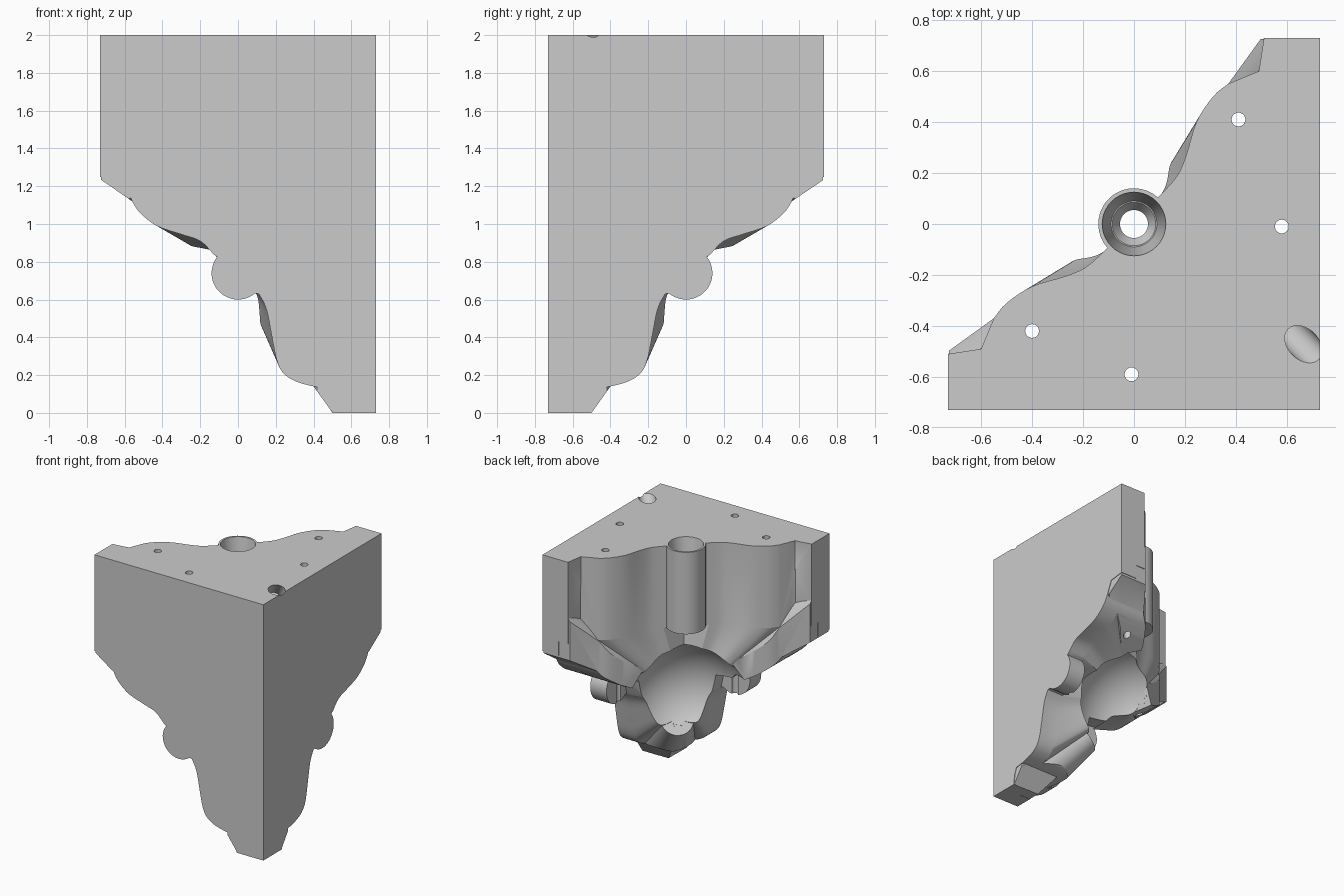
import bpy, bmesh, math
from mathutils import Vector, Matrix

if "Cube" in bpy.data.objects:
    bpy.data.objects.remove(bpy.data.objects["Cube"])

H = 0.73                      # half width of the block
MID = Vector((0, 0, 0.74))    # meeting point of the three round mouldings

stone = bpy.data.materials.new("plain grey")
stone.use_nodes = True
stone.diffuse_color = (0.6, 0.6, 0.6, 1)
stone.node_tree.nodes["Principled BSDF"].inputs["Base Color"].default_value = (0.6, 0.6, 0.6, 1)


def new_object(name, bm):
    bmesh.ops.recalc_face_normals(bm, faces=bm.faces)
    mesh = bpy.data.meshes.new(name)
    bm.to_mesh(mesh)
    bm.free()
    mesh.materials.append(stone)
    ob = bpy.data.objects.new(name, mesh)
    bpy.context.collection.objects.link(ob)
    return ob


def combine(target, tool, operation):
    """Apply a boolean and discard the tool."""
    mod = target.modifiers.new("cut", 'BOOLEAN')
    mod.object, mod.operation, mod.solver = tool, operation, 'EXACT'
    bpy.context.view_layer.objects.active = target
    bpy.ops.object.modifier_apply(modifier=mod.name)
    bpy.data.objects.remove(tool)


def loft(name, ring_a, ring_b):
    bm = bmesh.new()
    a = [bm.verts.new(p) for p in ring_a]
    b = [bm.verts.new(p) for p in ring_b]
    bm.faces.new(a)
    bm.faces.new(b[::-1])
    for i in range(len(a)):
        j = (i + 1) % len(a)
        bm.faces.new((a[i], b[i], b[j], a[j]))
    return new_object(name, bm)


def prism(name, outline, low, high, place):
    return loft(name, [place(a, b, low) for a, b in outline], [place(a, b, high) for a, b in outline])


def splay(name, outline, level, place, shrink=0.25):
    """Outline narrowing from a plane towards the centre."""
    ring = [Vector(place(a, b, level)) for a, b in outline]
    return loft(name, ring, [MID + (p - MID) * shrink for p in ring])


def cone(name, start, end, r1, r2, sides=40):
    start, end = Vector(start), Vector(end)
    axis = end - start
    bm = bmesh.new()
    turn = axis.to_track_quat('Z', 'Y').to_matrix().to_4x4()
    bmesh.ops.create_cone(bm, cap_ends=True, segments=sides, radius1=r1, radius2=r2, depth=axis.length,
                          matrix=Matrix.Translation((start + end) / 2) @ turn)
    return new_object(name, bm)


def smooth(points, steps=4):
    """Curve through the points."""
    pts = [Vector(p) for p in points]
    out = []
    for i in range(len(pts) - 1):
        p0, p1, p2, p3 = pts[max(i - 1, 0)], pts[i], pts[i + 1], pts[min(i + 2, len(pts) - 1)]
        for k in range(steps):
            t = k / steps
            out.append(0.5 * (2 * p1 + (p2 - p0) * t + (2 * p0 - 5 * p1 + 4 * p2 - p3) * t * t
                              + (3 * p1 - p0 - 3 * p2 + p3) * t ** 3))
    return [tuple(p) for p in out + [pts[-1]]]


def arc(cy, a0, a1, r=0.14, n=24):
    angles = [math.radians(a0 + (a1 - a0) * i / n) for i in range(n + 1)]
    return [(r * math.cos(a), cy + r * math.sin(a)) for a in angles]


def mirrored(points):
    return [(-y, -x) for x, y in reversed(points)]


# Scalloped edges: step, wave, round bead, wave, step
plan_wave = [(-0.55, -0.37), (-0.50, -0.31), (-0.40, -0.245), (-0.27, -0.205), (-0.19, -0.17), (-0.12, -0.11)]
wall_upper = [(-0.56, 1.12), (-0.52, 1.06), (-0.43, 0.99), (-0.30, 0.945), (-0.20, 0.91), (-0.13, 0.84)]
wall_lower = [(0.11, 0.63), (0.15, 0.55), (0.18, 0.40), (0.205, 0.28), (0.24, 0.21), (0.31, 0.165), (0.40, 0.14)]

plan_half = [(-H, -0.51), (-0.60, -0.49)] + smooth(plan_wave)
plan_bead, wall_bead = arc(0, 222, 48), arc(0.74, 142, 310)
wall_left = [(-H, 1.25), (-0.61, 1.235)] + smooth(wall_upper)
wall_right = smooth(wall_lower) + [(0.47, 0.13), (0.49, 0.08), (0.5, 0)]
plan_notch, wall_notch = [(0.07, -0.07)], [(0.07, 0.81)]

plan_corner = [(H, H), (H, -H), (-H, -H)]
wall_corner = [(H, 0), (H, 2), (-H, 2)]


def plan_outline(middle):
    return plan_half + middle + mirrored(plan_half) + plan_corner


def wall_outline(middle):
    return wall_left + middle + wall_right + wall_corner


def in_plan(a, b, c):
    return (a, b, c)


def in_front(a, b, c):
    return (a, c, b)


def in_side(a, b, c):
    return (c, -a, b)


# Three plates meeting at the corner, each splayed inwards behind its waves
bracket = prism("corner_bracket", plan_outline(plan_bead), 1.36, 2, in_plan)
combine(bracket, prism("front_plate", wall_outline(wall_bead), -H, -0.59, in_front), 'UNION')
combine(bracket, prism("side_plate", wall_outline(wall_bead), H, 0.59, in_side), 'UNION')
combine(bracket, splay("top_splay", plan_outline(plan_notch), 1.362, in_plan), 'UNION')
combine(bracket, splay("front_splay", wall_outline(wall_notch), -0.592, in_front), 'UNION')
combine(bracket, splay("side_splay", wall_outline(wall_notch), 0.592, in_side), 'UNION')

# Domed hollow at the centre
bm = bmesh.new()
bmesh.ops.create_uvsphere(bm, u_segments=64, v_segments=32, radius=0.45, matrix=Matrix.Translation(MID))
combine(bracket, new_object("hollow_cutter", bm), 'DIFFERENCE')

# Edges of the ribs, with the waves bridged straight across
rib_half = [(-1, -0.32), (-H, -0.50)] + smooth(plan_wave[:3]) + [(-0.11, -0.10)]
rib_half[0] = (-1, -0.50)
rib_plan = rib_half + plan_bead + mirrored(rib_half) + [(1, 1), (1, -1), (-1, -1)]
rib_line = ([(-H, 1.235)] + smooth(wall_upper[:3]) + [(-0.13, 0.83)] + arc(0.74, 142, 300)
            + [(0.08, 0.58)] + smooth(wall_lower[3:]) + [(0.5, 0)])
rib_side = [(-1, 1.235)] + rib_line + [(0.5, -0.2), (1, -0.2), (1, 2.2), (-1, 2.2)]
w = H - 0.004
rib_front = ([(max(-w, x), max(0.002, z)) for x, z in rib_line]
             + [(w, 0.002), (w, 1.99), (-w, 1.99)])

# Round ribs covering the joints, from each arm tip to the hollow
for d in [(-0.58, -0.58, 0.55), (0.58, 0.58, 0.55), (0.56, -0.56, -0.6)]:
    d = Vector(d).normalized()
    rib = prism("rib", rib_front, -w, w, in_front)
    combine(rib, prism("side_cutter", rib_side, -1, w, in_side), 'INTERSECT')
    combine(rib, prism("plan_cutter", rib_plan, -0.3, 2.3, in_plan), 'INTERSECT')
    # The far end is cut square to the arm
    combine(rib, cone("rib_cutter", MID + d * 0.45, MID + d * 1.2, 0.12, 0.25), 'INTERSECT')
    for v in rib.data.vertices:
        v.co.y = min(v.co.y, w)
    combine(bracket, rib, 'UNION')

# Countersunk bore down the round column
combine(bracket, cone("sink_cutter", (0, 0, 1.75), (0, 0, 2.001), 0.09, 0.125), 'DIFFERENCE')
combine(bracket, cone("taper_cutter", (0, 0, 1.70), (0, 0, 1.76), 0.055, 0.0915), 'DIFFERENCE')
combine(bracket, cone("bore_cutter", (0, 0, 0.3), (0, 0, 1.72), 0.055, 0.055), 'DIFFERENCE')

# Four small screw holes
for x, y in [(0.41, 0.41), (0.58, -0.01), (-0.01, -0.59), (-0.40, -0.42)]:
    combine(bracket, cone("screw_cutter", (x, y, -0.2), (x, y, 2.2), 0.027, 0.027, 24), 'DIFFERENCE')

# Slanted peg hole near the top edge
peg = Vector((0.665, -0.472, 2))
slant = Vector((-0.7, 0.7, -1))
combine(bracket, cone("peg_cutter", peg - slant * 0.15, peg + slant * 0.15, 0.06, 0.06), 'DIFFERENCE')

bpy.ops.object.select_all(action='DESELECT')
bracket.select_set(True)
bpy.context.view_layer.objects.active = bracket
bpy.ops.object.shade_smooth_by_angle(angle=math.radians(30))
